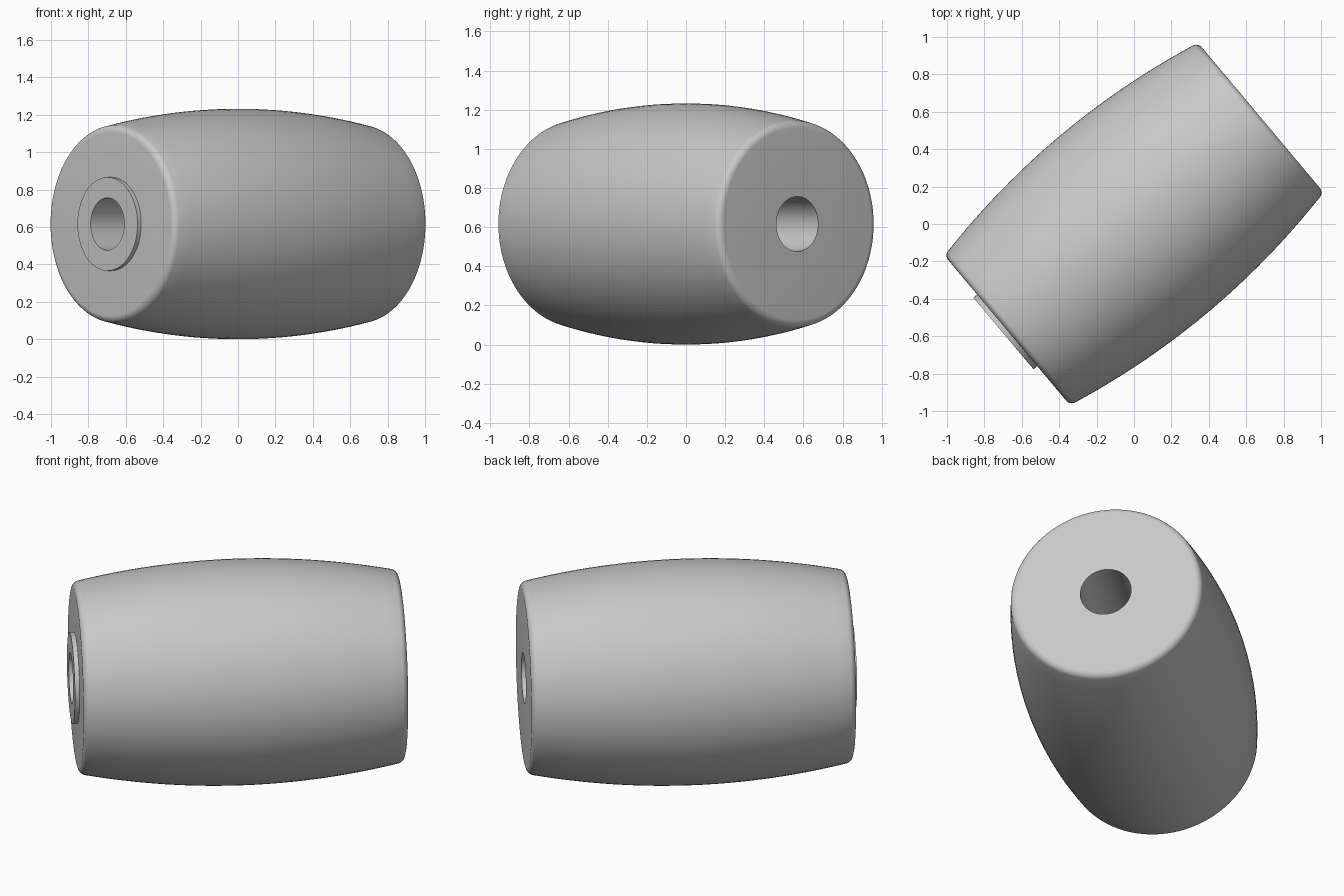
import bpy, bmesh
from math import sin, cos, pi, radians

SEGMENTS = 96
MAX_R, HOLE_R, COLLAR_R = 0.616, 0.14, 0.25
HALF, FILLET, RIM_R = 0.885, 0.04, 0.49
COLLAR_END = 0.911
YAW = radians(40)

old = bpy.data.objects.get("Cube")
if old:
    bpy.data.objects.remove(old, do_unlink=True)

grey = bpy.data.materials.new("plain_grey")
grey.use_nodes = True
grey.diffuse_color = (0.58, 0.58, 0.58, 1)
grey.node_tree.nodes["Principled BSDF"].inputs["Base Color"].default_value = (0.58, 0.58, 0.58, 1)


def lathe(name, profile):
    """Spin a closed (along, radius) profile around the x axis."""
    bm = bmesh.new()
    rings = []
    for i in range(SEGMENTS):
        a = 2 * pi * i / SEGMENTS
        rings.append([bm.verts.new((x, r * cos(a), r * sin(a))) for x, r in profile])
    n = len(profile)
    for i in range(SEGMENTS):
        p, q = rings[i], rings[(i + 1) % SEGMENTS]
        for j in range(n):
            k = (j + 1) % n
            bm.faces.new((p[j], p[k], q[k], q[j]))
    bmesh.ops.recalc_face_normals(bm, faces=bm.faces[:])
    mesh = bpy.data.meshes.new(name)
    bm.to_mesh(mesh)
    bm.free()
    mesh.materials.append(grey)
    obj = bpy.data.objects.new(name, mesh)
    bpy.context.collection.objects.link(obj)
    obj.location.z = MAX_R
    obj.rotation_euler.z = YAW
    bpy.ops.object.select_all(action='DESELECT')
    obj.select_set(True)
    bpy.context.view_layer.objects.active = obj
    bpy.ops.object.shade_smooth_by_angle(angle=radians(30))
    return obj


# Barrel: bulged side, rounded rims, flat ends and a bore right through
centre = HALF - FILLET
rim = [(centre + FILLET * sin(t), RIM_R + FILLET * cos(t))
       for t in (radians(16) + i / 8 * radians(74) for i in range(9))]
drop = MAX_R - rim[0][1]
side = [(rim[0][0] * i / 12, MAX_R - drop * (i / 12) ** 2) for i in range(-11, 12)]
left_rim = [(-x, r) for x, r in reversed(rim)]
lathe("barrel", [(-HALF, HOLE_R)] + left_rim + side + rim + [(HALF, HOLE_R)])

# Thin raised collar around the bore on the front end
lathe("collar", [(-COLLAR_END, HOLE_R), (-COLLAR_END, COLLAR_R),
                 (-HALF, COLLAR_R), (-HALF, HOLE_R)])
